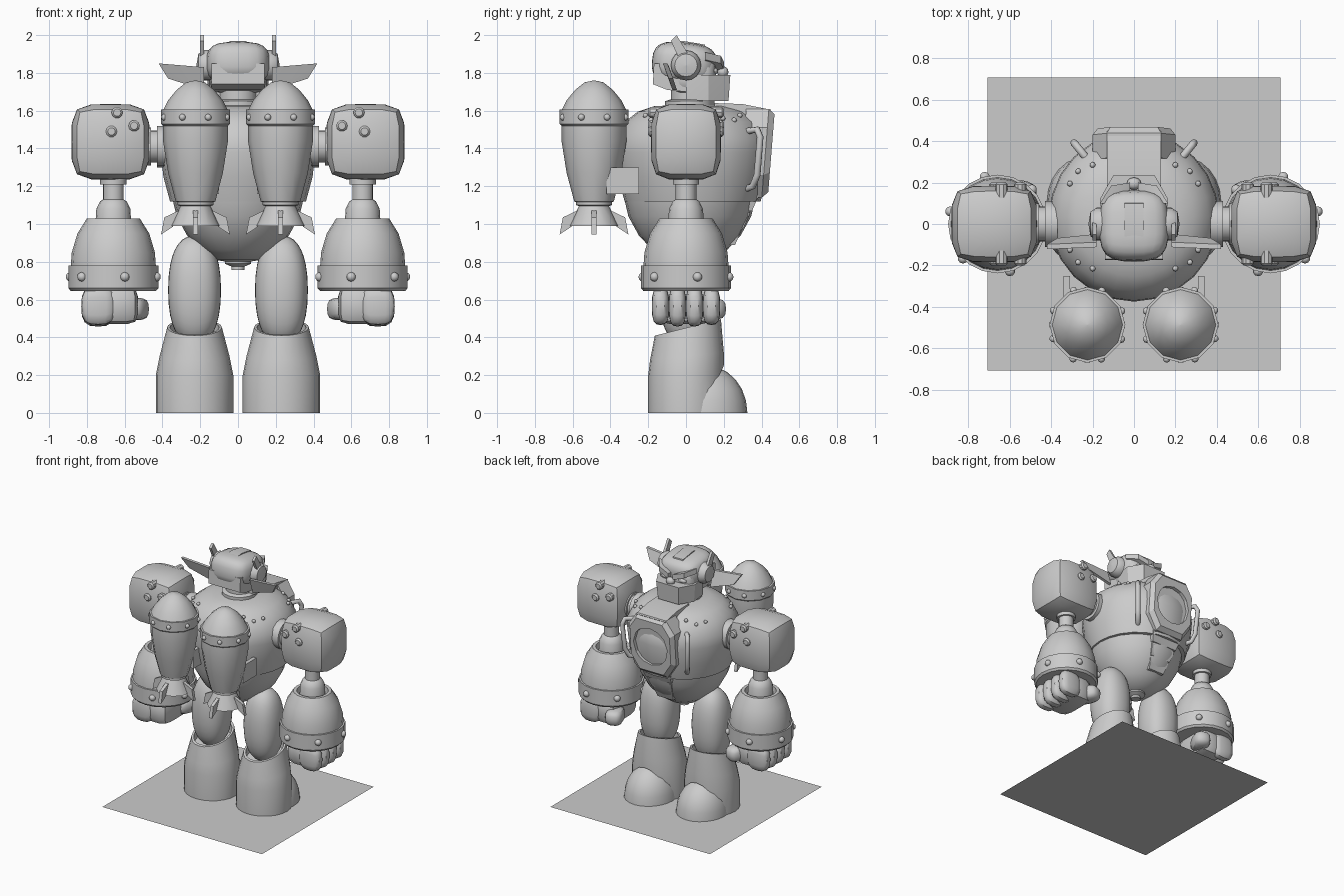
import bpy, bmesh
from math import cos, sin, pi, radians
from mathutils import Vector, Matrix

old = bpy.data.objects.get("Cube")
if old:
    bpy.data.objects.remove(old)

GREY = (0.6, 0.6, 0.6, 1)
grey = bpy.data.materials.new("plain_grey")
grey.diffuse_color = GREY
grey.use_nodes = True
grey.node_tree.nodes["Principled BSDF"].inputs["Base Color"].default_value = GREY


def finish(name, bm, mirror=True, angle=35):
    bmesh.ops.recalc_face_normals(bm, faces=bm.faces)
    mesh = bpy.data.meshes.new(name)
    bm.to_mesh(mesh)
    bm.free()
    mesh.materials.append(grey)
    mesh.shade_smooth()
    mesh.set_sharp_from_angle(angle=radians(angle))
    obj = bpy.data.objects.new(name, mesh)
    bpy.context.collection.objects.link(obj)
    if mirror:
        obj.modifiers.new("Mirror", 'MIRROR').use_mirror_merge = False
    return obj


def loft(rings, caps=True):
    bm = bmesh.new()
    rows = [[bm.verts.new(p) for p in r] for r in rings]
    n = len(rows[0])
    for a, b in zip(rows, rows[1:]):
        for i in range(n):
            j = (i + 1) % n
            bm.faces.new((a[i], a[j], b[j], b[i]))
    if caps:
        bm.faces.new(rows[0])
        bm.faces.new(rows[-1])
    return bm


def oval(x, y, rx, ry, z, tilt=0, n=24):
    pts = [(x + rx * cos(2 * pi * i / n), y + ry * sin(2 * pi * i / n)) for i in range(n)]
    return [(px, py, z + tilt * py) for px, py in pts]


def lathe(name, profile, center, axis=(0, 0, 1), n=24, mirror=True, angle=35):
    bm = loft([oval(0, 0, max(r, 0.002), max(r, 0.002), h, 0, n) for r, h in profile])
    turn = Vector((0, 0, 1)).rotation_difference(Vector(axis)).to_matrix().to_4x4()
    bm.transform(Matrix.Translation(center) @ turn)
    return finish(name, bm, mirror, angle)


def rounded(name, center, radii, power=2.0, cuts=5, mirror=True, rot=None):
    """Cube grid pushed onto a superellipsoid."""
    bm = bmesh.new()
    bmesh.ops.create_cube(bm, size=2)
    bmesh.ops.subdivide_edges(bm, edges=bm.edges, cuts=cuts, use_grid_fill=True)
    for v in bm.verts:
        v.co /= sum(abs(c) ** power for c in v.co) ** (1 / power)
    bm.transform(Matrix.Diagonal((*radii, 1)))
    if rot:
        bm.transform(Matrix.Rotation(radians(rot[0]), 4, rot[1]))
    bm.transform(Matrix.Translation(center))
    return finish(name, bm, mirror)


def hull(name, pts, mirror=True):
    bm = bmesh.new()
    for p in pts:
        bm.verts.new(p)
    bmesh.ops.convex_hull(bm, input=bm.verts)
    bmesh.ops.dissolve_limit(bm, angle_limit=0.02, verts=bm.verts, edges=bm.edges)
    return finish(name, bm, mirror, 20)


def slab(name, outline, x0, x1, mirror=True):
    """Side outline (y, z) stretched across x."""
    return hull(name, [(x, y, z) for x in (x0, x1) for y, z in outline], mirror)


def rivets(name, centers, r, mirror=True):
    bm = bmesh.new()
    for c in centers:
        bmesh.ops.create_icosphere(bm, subdivisions=2, radius=r, matrix=Matrix.Translation(c))
    return finish(name, bm, mirror)


# Ground sheet
bm = bmesh.new()
bmesh.ops.create_grid(bm, x_segments=1, y_segments=1, size=0.707)
finish("ground_sheet", bm, False)

# Legs: toe cap, cut-away boot with open sloping top, thigh
bm = loft([oval(0.23, 0.11, 0.19 * cos(t), 0.215 * cos(t), 0.25 * sin(t))
           for t in [i * pi / 2 / 6 for i in range(6)] + [1.55]])
finish("toe_cap", bm)
bm = loft([oval(0.23, 0.0, 0.205, 0.2, 0), oval(0.23, 0.0, 0.205, 0.2, 0.2),
           oval(0.23, 0.005, 0.185, 0.195, 0.3, 0.1),
           oval(0.23, 0.01, 0.145, 0.175, 0.45, 0.25), oval(0.23, 0.01, 0.13, 0.155, 0.45, 0.25),
           oval(0.23, 0.01, 0.13, 0.15, 0.38, 0.2)])
bmesh.ops.bisect_plane(bm, geom=bm.verts[:] + bm.edges[:] + bm.faces[:], plane_co=(0, 0.08, 0),
                       plane_no=(0, 0.25, -0.12), clear_outer=True)
finish("boot", bm)
rounded("thigh", (0.23, 0.0, 0.65), (0.14, 0.145, 0.29), 2.3, 7)

# Torso: barrel chest, lower bowl, pelvis plug
lathe("chest", [(0, 1.63), (0.2, 1.625), (0.29, 1.595), (0.36, 1.54), (0.405, 1.45), (0.41, 1.38),
                (0.395, 1.25), (0.36, 1.12), (0.3, 1.12)], (0, 0.035, 0), mirror=False)
lathe("belly_bowl", [(0.3, 1.14), (0.345, 1.125), (0.325, 1.04), (0.27, 0.94), (0.2, 0.865),
                     (0.12, 0.81), (0, 0.79)], (0, 0.02, 0), mirror=False)
lathe("pelvis_plug", [(0.07, 0.84), (0.07, 0.79), (0.035, 0.775), (0.035, 0.757), (0, 0.757)],
      (0, 0.02, 0), n=12, mirror=False)
rivets("chest_rivets", [(x, 0.035 + s * y, z) for s in (1, -1)
                        for x, y, z in ((0.2, 0.25, 1.575), (0.27, 0.22, 1.55), (0.31, 0.16, 1.56))], 0.014)

# Porthole frame on the chest with strap and belly plates
half = [(0.13, 1.61), (0.2, 1.51), (0.2, 1.26), (0.12, 1.14)]
corners = half + [(-x, z) for x, z in reversed(half)]
outer = []
for a, b in zip(corners, corners[1:] + corners[:1]):
    outer += [Vector(a), (Vector(a) + Vector(b)) / 2]
mid = Vector((0, 1.375))
inner = [mid + (p - mid).normalized() * 0.15 for p in outer]


def plate(pts, depth):
    return [(p.x, depth + 0.08 * (p.y - 1.375), p.y) for p in pts]


big = [mid + (p - mid) * 0.88 for p in outer]
bm = loft([plate(outer, 0.3), plate(outer, 0.42), plate(big, 0.452),
           plate(inner, 0.452), plate(inner, 0.425)])
finish("porthole_frame", bm, False, 20)
slab("collar_strap", [(0.15, 1.6), (0.15, 1.64), (0.3, 1.635), (0.45, 1.605), (0.42, 1.56)],
     -0.13, 0.13, False)
for i in range(3):
    z1, z0 = 1.15 - 0.09 * i, 1.07 - 0.09 * i
    y1, y0 = 0.385 - 0.045 * i, 0.35 - 0.045 * i
    w1, w0 = 0.13 - 0.022 * i, 0.112 - 0.022 * i
    hull(f"belly_plate_{i + 1}", [(s * w, y - d, z) for s in (1, -1) for d in (0, 0.12)
                                  for w, y, z in ((w1, y1, z1), (w0, y0, z0))], False)

# Chest grab handles
curve = bpy.data.curves.new("grab_handle", 'CURVE')
curve.dimensions = '3D'
curve.bevel_depth = 0.018
curve.bevel_resolution = 2
curve.use_fill_caps = True
path = [(0.36, 1.49), (0.44, 1.5), (0.46, 1.46), (0.44, 1.26), (0.41, 1.2), (0.34, 1.18)]
line = curve.splines.new('POLY')
line.points.add(len(path) - 1)
for p, (r, z) in zip(line.points, path):
    p.co = (r * 0.63, 0.035 + r * 0.777, z, 1)
curve.materials.append(grey)
handle = bpy.data.objects.new("grab_handle", curve)
bpy.context.collection.objects.link(handle)
handle.modifiers.new("Mirror", 'MIRROR')

# Head: neck, helmet, face, jaw
lathe("neck", [(0.13, 1.6), (0.13, 1.65), (0.1, 1.66), (0.1, 1.75)], (0, 0.02, 0), n=16, mirror=False)
rounded("helmet", (0, -0.01, 1.85), (0.168, 0.17, 0.11), 3.2, 5, False, (-6, 'X'))
rounded("face", (0, 0.04, 1.79), (0.15, 0.12, 0.1), 4, 5, False)
hull("jaw", [(s * x, y, z) for s in (1, -1) for x, y, z in (
    (0.15, 0.0, 1.66), (0.15, 0.0, 1.79), (0.165, 0.12, 1.79), (0.155, 0.12, 1.65),
    (0.1, 0.235, 1.79), (0.09, 0.225, 1.65))], False)
slab("nape_guard", [(-0.175, 1.74), (-0.17, 1.85), (0, 1.85), (0, 1.7), (-0.1, 1.71)], -0.14, 0.14, False)
hull("brow", [(x, y, z + dz) for dz in (0, 0.04) for x, y, z in (
    (0.02, 0.13, 1.81), (0.02, 0.2, 1.82), (0.11, 0.185, 1.85), (0.165, 0.1, 1.87), (0.1, 0.1, 1.85))])
rounded("nose", (0, 0.195, 1.805), (0.035, 0.03, 0.03), 2, 3, False)
rounded("eye", (0.075, 0.15, 1.81), (0.035, 0.02, 0.018), 2, 3)
slab("crest", [(-0.13, 1.92), (-0.11, 1.955), (-0.02, 1.97), (0.1, 1.95), (0.11, 1.9)], -0.045, 0.045, False)

# Ear discs, side fins, antennae
lathe("ear_disc", [(0.08, 0.14), (0.08, 0.18), (0.06, 0.21), (0, 0.22)], (0, 0, 1.84), (1, 0, 0), 16)
hull("ear_fin", [(x, y + d, z) for d in (-0.012, 0.012) for x, y, z in (
    (0.18, -0.1, 1.83), (0.42, -0.11, 1.85), (0.37, -0.08, 1.77), (0.18, -0.06, 1.71))])
slab("antenna", [(-0.08, 1.97), (-0.05, 2.0), (0.03, 1.87), (-0.03, 1.86)], 0.18, 0.2)

# Arms: joint, shoulder block, upper arm, elbow
lathe("shoulder_joint", [(0.11, 0.37), (0.11, 0.43), (0.085, 0.43), (0.085, 0.46), (0.1, 0.46), (0.1, 0.5)],
      (0, 0, 1.41), (1, 0, 0), 16)
rounded("shoulder", (0.675, 0, 1.435), (0.207, 0.185, 0.2), 4.5, 3)
bolts = [(0.64, 1.59), (0.55, 1.52), (0.67, 1.49)]
for s, side in ((-1, "back"), (1, "front")):
    for i, (x, z) in enumerate(bolts):
        lathe(f"shoulder_bolt_{side}_{i + 1}", [(0.03, 0.14 if i else 0.11), (0.03, 0.19), (0.02, 0.2)],
              (x, 0, z), (0, s, 0), 10)
lathe("upper_arm", [(0.07, 1.26), (0.07, 1.21), (0.055, 1.21), (0.055, 1.1)], (0.66, 0, 0), n=16)
lathe("elbow_dome", [(0.04, 1.14), (0.07, 1.12), (0.09, 1.08), (0.095, 1.0)], (0.66, 0, 0), n=16)

# Forearm shell with open top and riveted cuff
lathe("forearm", [(0.11, 0.98), (0.115, 1.03), (0.14, 1.03), (0.19, 0.95), (0.22, 0.85), (0.225, 0.78),
                  (0.238, 0.78), (0.238, 0.66), (0.225, 0.645), (0.15, 0.645)], (0.66, 0, 0), n=20)
rivets("cuff_rivets", [(0.66 + 0.235 * cos(a), 0.235 * sin(a), 0.72)
                       for a in [radians(15 + 60 * i) for i in range(6)]], 0.025)

# Fist
rounded("palm", (0.64, 0, 0.57), (0.11, 0.165, 0.1), 5, 3)
for i in range(4):
    rounded(f"finger_{i + 1}", (0.74, -0.135 + 0.09 * i, 0.565), (0.09, 0.046, 0.1 + 0.008 * (i in (1, 2))), 3, 3)
rounded("thumb", (0.545, 0.12, 0.55), (0.065, 0.09, 0.06), 3, 3, rot=(20, 'Z'))

# Back rockets with nozzle, fins and mounts
RX, RY = 0.225, -0.487
lathe("rocket_body", [(0, 1.76), (0.05, 1.75), (0.1, 1.71), (0.145, 1.655), (0.17, 1.605), (0.183, 1.605),
                      (0.183, 1.53), (0.172, 1.52), (0.172, 1.44), (0.145, 1.27), (0.105, 1.12), (0.08, 1.11)],
      (RX, RY, 0), n=12)
lathe("rocket_nozzle", [(0.08, 1.13), (0.095, 1.12), (0.095, 1.1), (0.08, 1.095), (0.13, 0.99),
                        (0.115, 0.99), (0.06, 1.08)], (RX, RY, 0), n=12)
rivets("rocket_rivets", [(RX + 0.178 * cos(a), RY + 0.178 * sin(a), 1.565)
                         for a in [pi / 4 * i + 0.4 for i in range(8)]], 0.018)
fin = [(0.07, 1.08), (0.1, 1.06), (0.165, 1.035), (0.182, 0.945), (0.12, 0.985)]
for i in range(4):
    c, s = cos(i * pi / 2), sin(i * pi / 2)
    hull(f"rocket_fin_{i + 1}", [(RX + r * c - d * s, RY + r * s + d * c, z)
                                 for d in (-0.013, 0.013) for r, z in fin])
mount = [(-0.42, 1.16), (-0.42, 1.3), (-0.25, 1.3), (-0.25, 1.16)]
slab("rocket_mount_inner", mount, 0.1, 0.13)
slab("rocket_mount_outer", mount, 0.31, 0.34)
